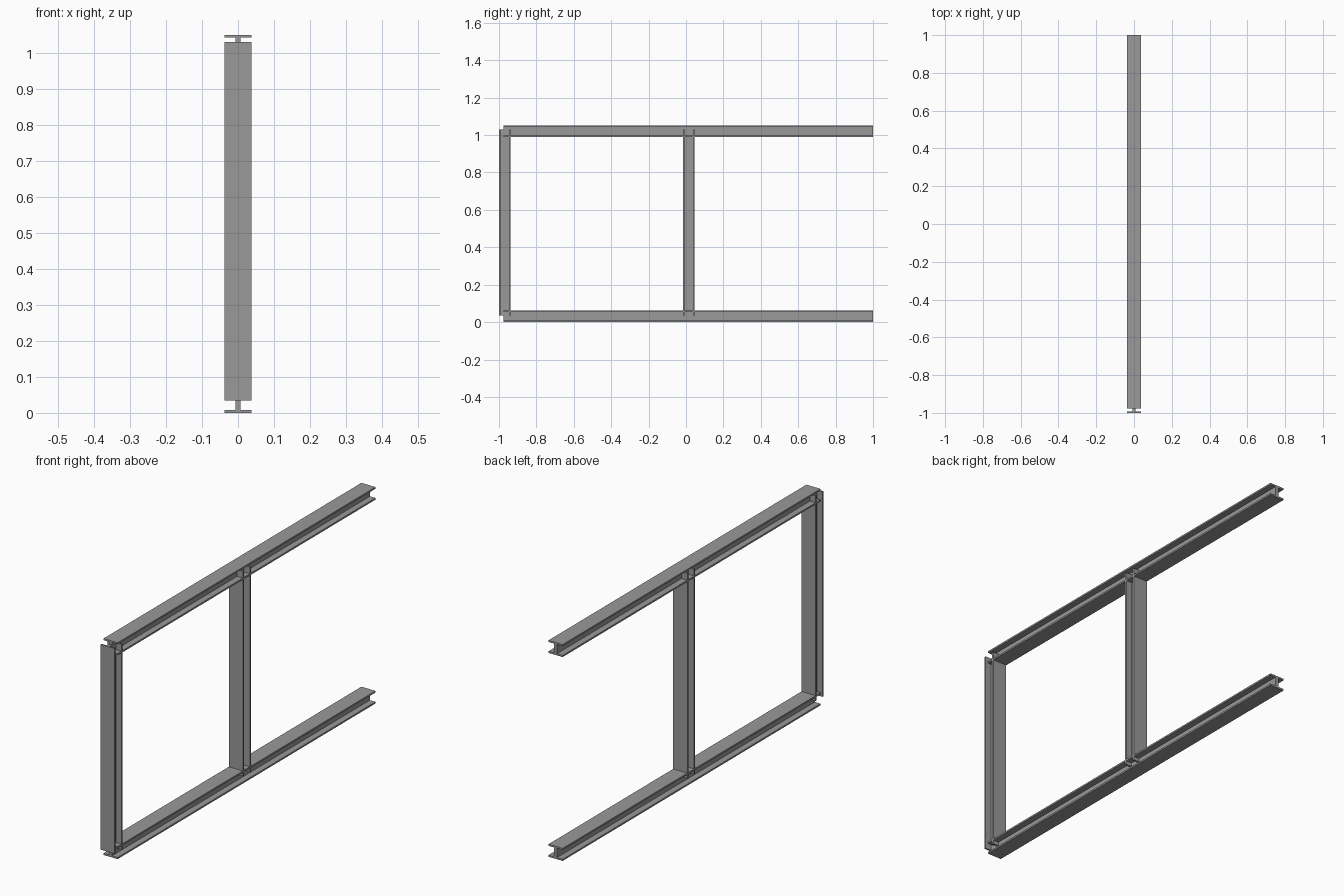
import bpy
import bmesh
from mathutils import Vector

cube = bpy.data.objects.get("Cube")
if cube:
    bpy.data.objects.remove(cube, do_unlink=True)

steel = bpy.data.materials.new("grey_steel")
steel.use_nodes = True
GREY = (0.32, 0.32, 0.32, 1)
steel.diffuse_color = GREY
steel.node_tree.nodes["Principled BSDF"].inputs["Base Color"].default_value = GREY

WIDTH, DEPTH, FLANGE, WEB = 0.076, 0.061, 0.008, 0.015


def section():
    """I-shaped outline: across the flanges, then along the depth."""
    w, t, d = WIDTH / 2, WEB / 2, DEPTH / 2
    f = d - FLANGE
    half = [(w, -d), (w, -f), (t, -f), (t, f), (w, f), (w, d)]
    return half + [(-a, -b) for a, b in half]


def beam(name, start, end, depth_axis):
    """Extrude the I section from start to end."""
    start, end, depth_axis = Vector(start), Vector(end), Vector(depth_axis)
    bm = bmesh.new()
    ring = [bm.verts.new(start + Vector((a, 0, 0)) + depth_axis * b)
            for a, b in section()]
    face = bm.faces.new(ring)
    grown = bmesh.ops.extrude_face_region(bm, geom=[face], use_keep_orig=True)
    moved = [v for v in grown["geom"] if isinstance(v, bmesh.types.BMVert)]
    bmesh.ops.translate(bm, verts=moved, vec=end - start)
    bmesh.ops.recalc_face_normals(bm, faces=bm.faces)
    mesh = bpy.data.meshes.new(name)
    bm.to_mesh(mesh)
    bm.free()
    mesh.materials.append(steel)
    obj = bpy.data.objects.new(name, mesh)
    bpy.context.collection.objects.link(obj)


# Long rails, top and bottom
for name, z in (("bottom_rail", DEPTH / 2), ("top_rail", 1.05 - DEPTH / 2)):
    beam(name, (0, -0.977, z), (0, 1, z), (0, 0, 1))

# Upright posts, overlapping into the rails
for name, y in (("front_post", -1 + DEPTH / 2), ("middle_post", 0.014)):
    beam(name, (0, y, 0.035), (0, y, 1.03), (0, 1, 0))
